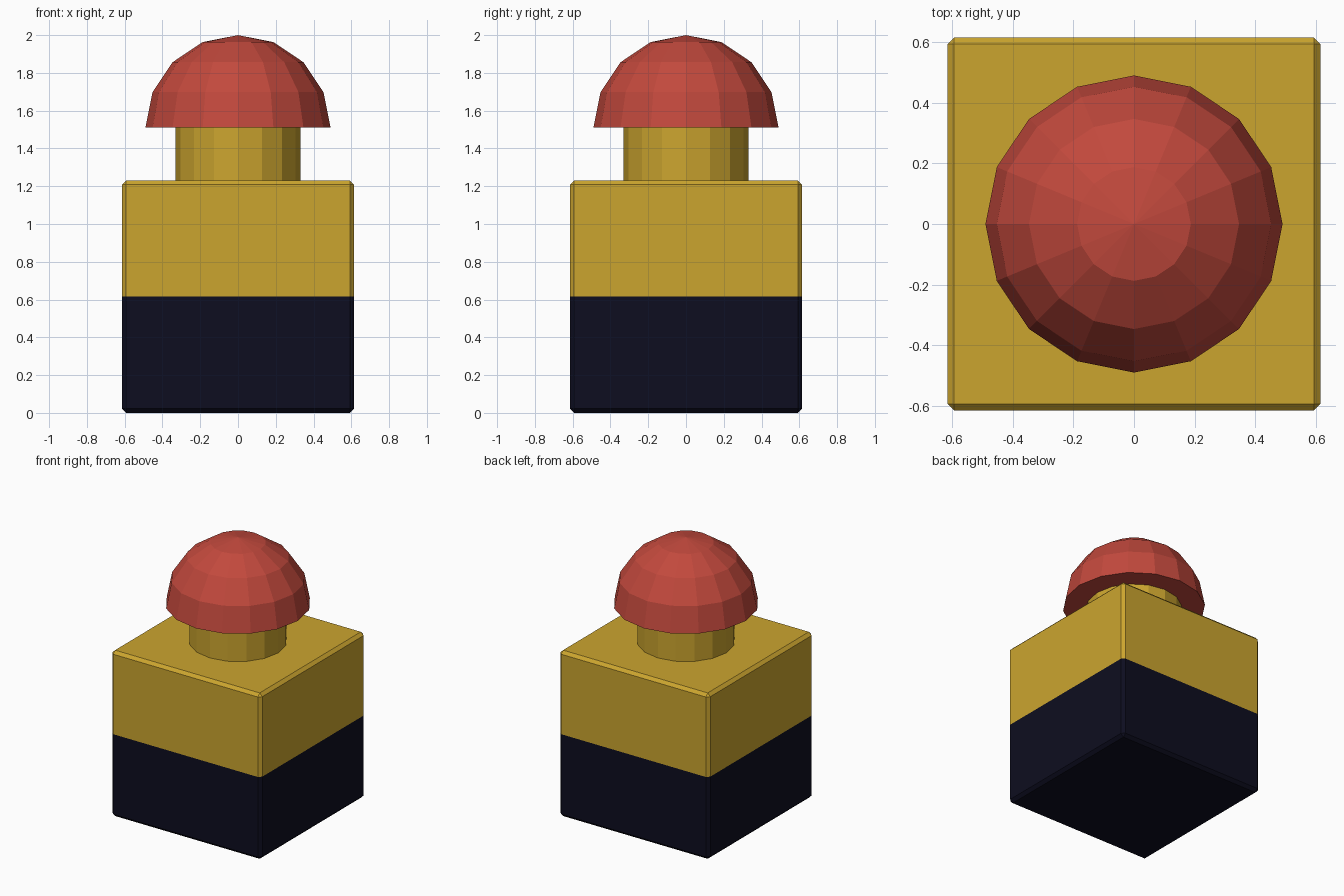
import bpy, bmesh
from mathutils import Matrix

if "Cube" in bpy.data.objects:
    bpy.data.objects.remove(bpy.data.objects["Cube"])

SIDE, BASE = 1.23, 1.51      # body cube size, height of the cap's flat underside
SIDES = 16


def material(name, rgb):
    m = bpy.data.materials.new(name)
    m.diffuse_color = (*rgb, 1)
    m.use_nodes = True
    m.node_tree.nodes["Principled BSDF"].inputs["Base Color"].default_value = m.diffuse_color
    return m


yellow = material("mustard yellow", (0.60, 0.375, 0.028))
navy = material("dark navy", (0.004, 0.004, 0.014))
red = material("brick red", (0.54, 0.066, 0.046))


def finish(bm, name, *mats):
    bmesh.ops.recalc_face_normals(bm, faces=bm.faces)
    me = bpy.data.meshes.new(name)
    bm.to_mesh(me)
    bm.free()
    for m in mats:
        me.materials.append(m)
    ob = bpy.data.objects.new(name, me)
    bpy.context.collection.objects.link(ob)
    return ob


# Body: chamfered cube, cut at mid height, lower half navy
bm = bmesh.new()
bmesh.ops.create_cube(bm, size=SIDE, matrix=Matrix.Translation((0, 0, SIDE / 2)))
bmesh.ops.bevel(bm, geom=bm.edges[:], offset=0.022, segments=1, affect='EDGES')
bmesh.ops.bisect_plane(bm, geom=bm.verts[:] + bm.edges[:] + bm.faces[:],
                       plane_co=(0, 0, SIDE / 2), plane_no=(0, 0, 1))
for f in bm.faces:
    f.material_index = int(f.calc_center_median().z < SIDE / 2)
finish(bm, "body", yellow, navy)

# Neck: short column between body and cap
bm = bmesh.new()
bmesh.ops.create_cone(bm, cap_ends=True, segments=SIDES, radius1=0.33, radius2=0.33,
                      depth=BASE - SIDE + 0.02,
                      matrix=Matrix.Translation((0, 0, (BASE + SIDE) / 2)))
finish(bm, "neck", yellow)

# Cap: upper half of a faceted sphere with a flat underside
bm = bmesh.new()
bmesh.ops.create_uvsphere(bm, u_segments=SIDES, v_segments=8, radius=0.49)
bmesh.ops.delete(bm, geom=[v for v in bm.verts if v.co.z < -0.01], context='VERTS')
bmesh.ops.holes_fill(bm, edges=[e for e in bm.edges if e.is_boundary], sides=0)
bmesh.ops.translate(bm, verts=bm.verts, vec=(0, 0, BASE))
finish(bm, "dome_cap", red)
